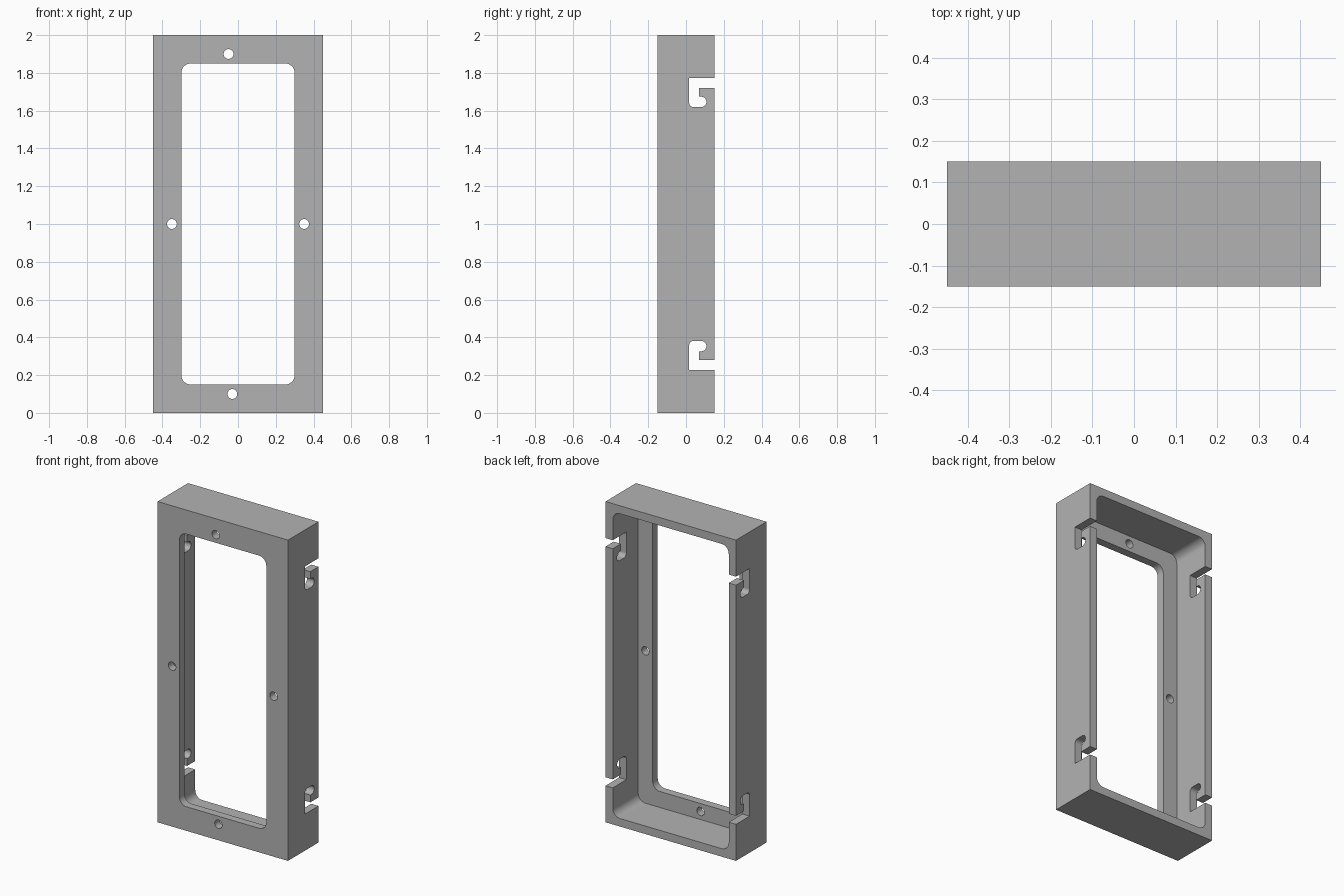
import bpy, bmesh
from math import sin, cos, pi
from mathutils import Vector

default = bpy.data.objects.get("Cube")
if default:
    bpy.data.objects.remove(default, do_unlink=True)

W, D, H = 0.9, 0.3, 2.0      # overall size
WALL = 0.05                  # wall and face plate thickness
FRONT, BACK = -D / 2, D / 2

grey = bpy.data.materials.new("mid_grey")
grey.use_nodes = True
grey.diffuse_color = (0.45, 0.45, 0.45, 1)
grey.node_tree.nodes["Principled BSDF"].inputs["Base Color"].default_value = (0.45, 0.45, 0.45, 1)


def rounded(corners, steps=8):
    """Outline from (u, v, radius) right-angle corners."""
    pts = []
    for i, (u, v, r) in enumerate(corners):
        p = Vector((u, v))
        if r == 0:
            pts.append(p)
            continue
        da = (Vector(corners[i - 1][:2]) - p).normalized()
        db = (Vector(corners[(i + 1) % len(corners)][:2]) - p).normalized()
        c = p + r * (da + db)
        for k in range(steps + 1):
            t = pi / 2 * k / steps
            pts.append(c - r * (db * cos(t) + da * sin(t)))
    return pts


def rectangle(w, h, r=0):
    return rounded([(sx * w / 2, H / 2 + sz * h / 2, r)
                    for sx, sz in ((-1, -1), (1, -1), (1, 1), (-1, 1))])


def circle(x, z, r, n=32):
    return [Vector((x + r * cos(2 * pi * k / n), z + r * sin(2 * pi * k / n))) for k in range(n)]


def prism(name, pts, axis, start, end):
    """Extrude an outline along y (outline in x, z) or x (outline in y, z)."""
    bm = bmesh.new()
    place = (lambda p: (p.x, start, p.y)) if axis == "y" else (lambda p: (start, p.x, p.y))
    face = bm.faces.new([bm.verts.new(place(p)) for p in pts])
    new = bmesh.ops.extrude_face_region(bm, geom=[face])["geom"]
    move = Vector((0, end - start, 0)) if axis == "y" else Vector((end - start, 0, 0))
    bmesh.ops.translate(bm, vec=move, verts=[g for g in new if isinstance(g, bmesh.types.BMVert)])
    bmesh.ops.recalc_face_normals(bm, faces=bm.faces)
    mesh = bpy.data.meshes.new(name)
    bm.to_mesh(mesh)
    bm.free()
    mesh.materials.append(grey)
    obj = bpy.data.objects.new(name, mesh)
    bpy.context.collection.objects.link(obj)
    return obj


# Solid outer block
frame = prism("mounting_frame", rectangle(W, H), "y", FRONT, BACK)

# Rear cavity and front window
cutters = [
    prism("cavity_cutter", rectangle(W - 2 * WALL, H - 2 * WALL, 0.05), "y", FRONT + WALL, BACK + 0.1),
    prism("window_cutter", rectangle(0.6, 1.7, 0.05), "y", FRONT - 0.1, BACK),
]

# Screw holes in the face plate
for x, z in ((-0.35, 1.0), (0.35, 1.0), (-0.05, 1.9), (-0.03, 0.1)):
    cutters.append(prism("screw_hole_cutter", circle(x, z, 0.026), "y", FRONT - 0.1, 0))

# Hooked slots through both side walls, mirrored top to bottom
hook = [(0.2, 1.772, 0), (0.016, 1.772, 0), (0.016, 1.619, 0.025), (0.108, 1.619, 0.027),
        (0.108, 1.674, 0.027), (0.07, 1.674, 0), (0.07, 1.719, 0), (0.2, 1.719, 0)]
for flip in (False, True):
    outline = [(y, H - z if flip else z, r) for y, z, r in hook]
    cutters.append(prism("hook_slot_cutter", rounded(outline), "x", -W / 2 - 0.1, W / 2 + 0.1))

# Cut everything, then bake the result and drop the cutters
for cutter in cutters:
    cutter.hide_render = True
    mod = frame.modifiers.new("cut", "BOOLEAN")
    mod.operation = "DIFFERENCE"
    mod.solver = "EXACT"
    mod.object = cutter
graph = bpy.context.evaluated_depsgraph_get()
baked = bpy.data.meshes.new_from_object(frame.evaluated_get(graph))
frame.modifiers.clear()
frame.data = baked
for cutter in cutters:
    bpy.data.objects.remove(cutter, do_unlink=True)

# Smooth the fillets and holes, keep the edges crisp
for obj in bpy.context.selected_objects:
    obj.select_set(False)
frame.select_set(True)
bpy.context.view_layer.objects.active = frame
bpy.ops.object.shade_smooth_by_angle(angle=pi / 6)
weighted = frame.modifiers.new("even_shading", "WEIGHTED_NORMAL")
weighted.keep_sharp = True
